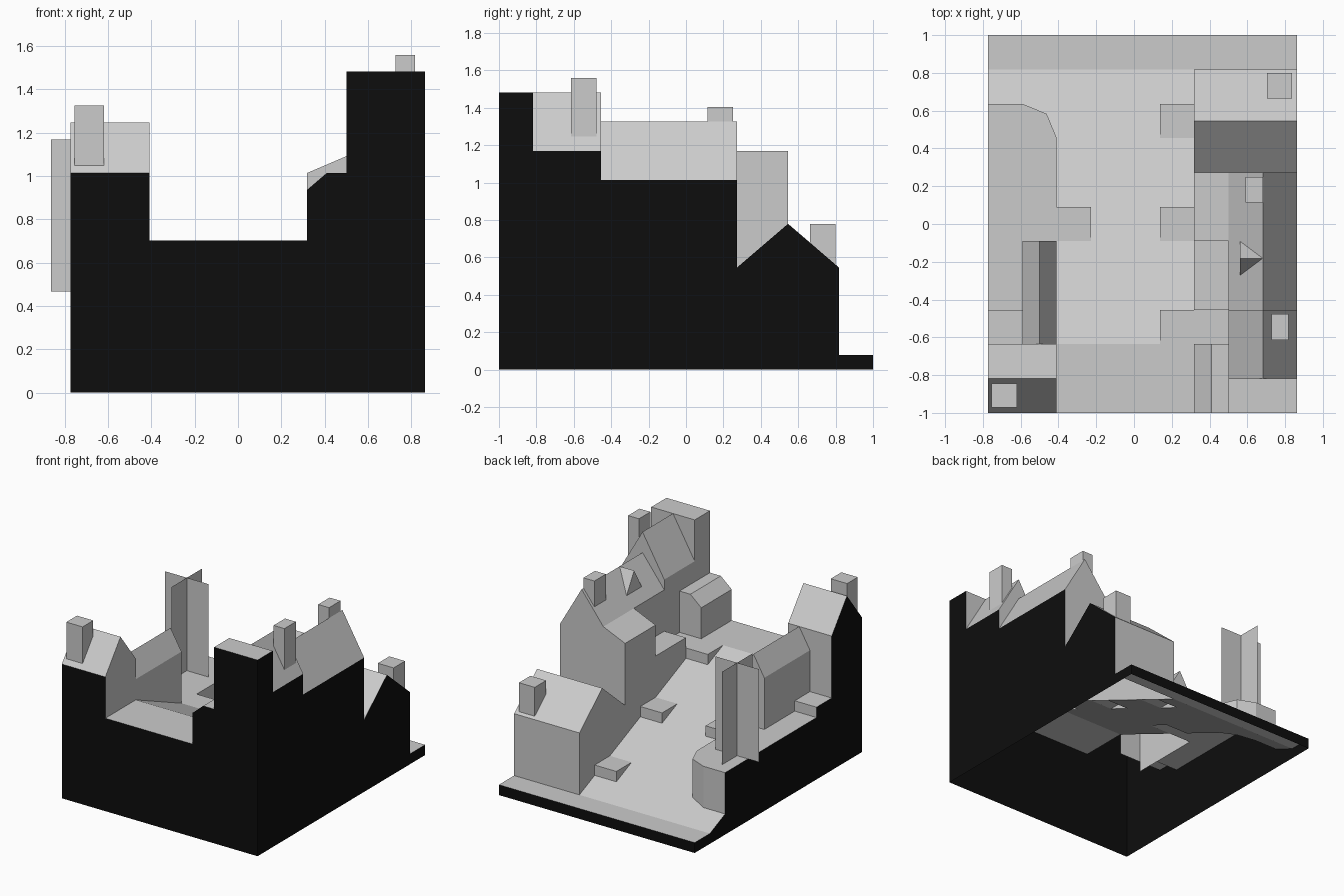
import bpy, bmesh, math
from mathutils import Vector

if "Cube" in bpy.data.objects:
    bpy.data.objects.remove(bpy.data.objects["Cube"])

# Layout is in grid units: 1/11 in plan, 0.078 in height
def P(x, y, z):
    return Vector(((x + 0.5) / 11, y / 11, z * 0.078))

def ground(y):
    return 9 if y <= -7 else max(1, 1 + (9 - y) / 2)

def at(base, y):
    return base(y) if callable(base) else base

dark = bpy.data.materials.new("dark_cut")
dark.diffuse_color = (0.004, 0.004, 0.004, 1)
dark.use_nodes = True
dark.node_tree.nodes["Principled BSDF"].inputs["Base Color"].default_value = dark.diffuse_color

def make(name, polys, mat=None):
    bm = bmesh.new()
    for poly in polys:
        bm.faces.new([bm.verts.new(P(*p)) for p in poly])
    bmesh.ops.remove_doubles(bm, verts=bm.verts, dist=1e-4)
    bmesh.ops.recalc_face_normals(bm, faces=bm.faces)
    up = sum(f.normal.z * f.calc_area() for f in bm.faces)
    if abs(up) < 1e-5:
        up = sum(f.normal.dot(f.calc_center_median() * Vector((1, 1, 0))) for f in bm.faces)
    if up < 0:
        bmesh.ops.reverse_faces(bm, faces=bm.faces)
    me = bpy.data.meshes.new(name)
    bm.to_mesh(me)
    bm.free()
    if mat:
        me.materials.append(mat)
    ob = bpy.data.objects.new(name, me)
    bpy.context.collection.objects.link(ob)

def prism(name, axis, a0, a1, profile, ends=(None, None), sides=(None, None)):
    """Extrude a roof profile along an axis; walls drop to the given bases (None = no wall)."""
    def pt(a, c, z):
        return (a, c, z) if axis == 'x' else (c, a, z)
    polys = [[pt(a0, *p), pt(a1, *p), pt(a1, *q), pt(a0, *q)]
             for p, q in zip(profile, profile[1:])]
    def down(a, c, base):
        return pt(a, c, at(base, pt(a, c, 0)[1]))
    for a, base in zip((a0, a1), ends):
        if base is not None:
            polys.append([pt(a, *p) for p in profile] +
                         [down(a, profile[-1][0], base), down(a, profile[0][0], base)])
    for (c, z), base in zip((profile[0], profile[-1]), sides):
        if base is not None:
            polys.append([pt(a0, c, z), pt(a1, c, z), down(a1, c, base), down(a0, c, base)])
    make(name, polys)

def slab(name, outline, z):
    """Flat top whose edges drop to the sloping ground where they stand above it."""
    polys = [[(x, y, z) for x, y in outline]]
    for (x0, y0), (x1, y1) in zip(outline, outline[1:] + outline[:1]):
        if (x0 >= 3 and x1 >= 3) or (x0 == x1 == -9):
            continue
        g0, g1 = ground(y0), ground(y1)
        if (g0 < z or g1 < z) and g0 <= z and g1 <= z:
            wall = [(x0, y0, z), (x1, y1, z)]
            if g1 < z: wall.append((x1, y1, g1))
            if g0 < z: wall.append((x0, y0, g0))
            polys.append(wall)
    make(name, polys)

def chimney(name, x0, x1, y0, y1, base, top):
    prism(name, 'x', x0, x1, [(y0, top), (y1, top)], (base, base), (base, base))

# Ground: low flat strip, sloping street, upper plaza, raised platform, doorsteps
r = 2 * math.sin(math.pi / 4)
corner = [(-7, 7), (-7 + r, 5 + r), (-5, 5)]
make("low_ground", [[(-9, 9, 1), (9, 9, 1), (9, 11, 1), (-9, 11, 1)]])
street = [(-9, 9), (-9, 7)] + corner + [
    (-5, 1), (-3, 1), (-3, -1), (-5, -1), (-5, -7), (1, -7), (1, -5), (3, -5), (3, -1),
    (1, -1), (1, 1), (3, 1), (3, 5), (1, 5), (1, 7), (3, 7), (3, 9)]
make("sloping_street", [[(x, y, ground(y)) for x, y in street]])
slab("upper_plaza", [(-5, -11), (3, -11), (3, -7), (5, -7), (5, -5), (3, -5), (1, -5),
                     (1, -7), (-5, -7)], 9)
slab("raised_platform", [(-9, 7)] + corner + [(-5, 1), (-3, 1), (-3, -1), (-5, -1),
                         (-7, -1), (-7, -5), (-9, -5)], 6)
for y, z in ((-1, 6), (5, 3)):
    slab("doorstep", [(1, y), (3, y), (3, y + 2), (1, y + 2)], z)

# Left buildings
prism("left_terrace", 'x', -9, -7, [(-7, 7), (-5, 7)], sides=(None, 6))
prism("left_cottage", 'y', -7, -1, [(-7, 11), (-6, 13), (-5, 11)], (None, 6), (6, ground))
prism("corner_house", 'x', -9, -5, [(-11, 13), (-9, 16), (-7, 13)], (None, 9), (None, 7))

# Right buildings
prism("lower_house", 'x', 3, 9, [(3, 7), (6, 10), (9, 7)], (ground, None), (None, 1))
prism("middle_house", 'y', -5, 3, [(5, 14), (7, 17), (9, 13)], (None, 7), (10, None))
prism("lean_to", 'y', -1, 3, [(3, 13), (5, 14)], (10, 7), (ground, None))
prism("balcony", 'y', -5, -1, [(3, 10), (5, 10)], (9, None), (ground, None))
prism("upper_house", 'y', -9, -5, [(5, 15), (7, 19), (9, 15)], (None, 13), (9, None))
prism("tower", 'y', -11, -9, [(5, 19), (9, 19)], (None, 15), (13, None))
prism("small_annex", 'y', -11, -7, [(3, 12), (4, 13), (5, 13)], (None, 9), (9, None))

# Chimneys
chimney("corner_house_chimney", -8.8, -7.3, -10.7, -9.3, 13.4, 17)
chimney("lower_house_chimney", 7.25, 8.7, 7.3, 8.8, 7.2, 10)
chimney("middle_house_chimney", 6, 7, 1.25, 2.75, 15.4, 18)
chimney("upper_house_chimney", 7.5, 8.5, -6.75, -5.25, 16, 20)

# Dormer on the middle house
a, b, c, d = (5.67, -1, 15), (5.67, -3, 15), (5.67, -2, 17), (7, -2, 17)
make("dormer", [[a, b, c], [a, c, d], [b, d, c]])

# Tree from two crossed cards
make("tree_card_across", [[(-10, 4, 6), (-6, 4, 6), (-6, 4, 15), (-10, 4, 15)]])
make("tree_card_along", [[(-8, 2, 6), (-8, 6, 6), (-8, 6, 15), (-8, 2, 15)]])

# Dark cut faces around the outside
front = [(-9, 13), (-5, 13), (-5, 9), (3, 9), (3, 12), (4, 13), (5, 13), (5, 19), (9, 19)]
right = [(-11, 19), (-9, 19), (-9, 15), (-5, 15), (-5, 13), (3, 13), (3, 7), (6, 10),
         (9, 7), (9, 1), (11, 1)]
left = [(-11, 13), (-9, 16), (-7, 13), (-7, 7), (-5, 7), (-5, 6), (7, 6), (7, 2),
        (9, 1), (11, 1)]
make("front_cut", [[(x, -11, z) for x, z in [(-9, 0)] + front + [(9, 0)]]], dark)
make("back_cut", [[(x, 11, z) for x, z in [(-9, 0), (-9, 1), (9, 1), (9, 0)]]], dark)
make("right_cut", [[(9, y, z) for y, z in [(-11, 0)] + right + [(11, 0)]]], dark)
make("left_cut", [[(-9, y, z) for y, z in [(-11, 0)] + left + [(11, 0)]]], dark)
